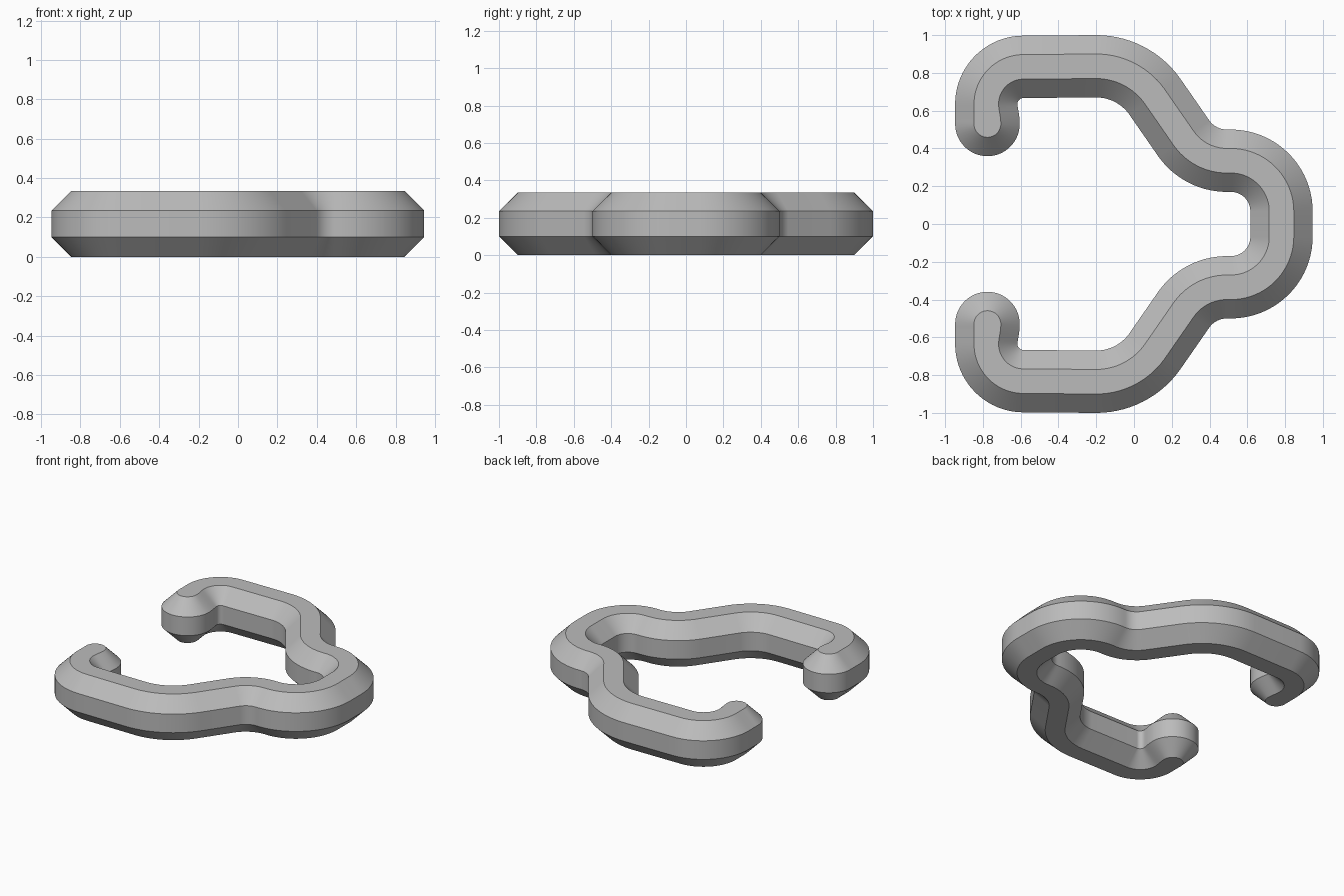
import bpy, bmesh, math
from mathutils import Vector

if "Cube" in bpy.data.objects:
    bpy.data.objects.remove(bpy.data.objects["Cube"])

HALF_W, CHAMFER, HEIGHT = 0.165, 0.10, 0.335

# Centreline of the upper half: from the nose on the x axis round to the hook tip
path = []


def arc(cx, cy, r, a0, a1, n):
    for i in range(n + 1):
        a = math.radians(a0 + (a1 - a0) * i / n)
        path.append((Vector((cx + r * math.cos(a), cy + r * math.sin(a))), 0.0))


SLOPE, R_WAIST, R_SHOULDER = 54, 0.28, 0.38
arc(0.513, 0.067, 0.268, 0, 90, 20)                                   # nose
arc(0.492, 0.335 + R_WAIST, R_WAIST, 270, 270 - SLOPE, 14)            # waist
arc(-0.2, 0.835 - R_SHOULDER, R_SHOULDER, 90 - SLOPE, 90, 14)         # shoulder
arc(-0.585, 0.635, 0.197, 90, 180, 20)                                # hook bend
for i in range(1, 9):                                                 # bulbed hook end
    t = i / 8
    s = t * t * (3 - 2 * t)
    path.append((Vector((-0.782 + 0.006 * s, 0.635 - 0.105 * t)), 0.006 * s))

# Mirror to the full open loop
full = [(Vector((p.x, -p.y)), e) for p, e in reversed(path)] + path

# Stations: (centre, sideways vector, forward vector, extra width)
stations = []
for i, (p, e) in enumerate(full):
    a, b = full[max(i - 1, 0)][0], full[min(i + 1, len(full) - 1)][0]
    d = (b - a).normalized()
    if i in (0, len(full) - 1):
        d = Vector((0, -1))  if i else Vector((0, 1))
        d.x = 0
    stations.append((p, Vector((-d.y, d.x)), Vector((0, 0)), e))


def cap(station, forward):
    p, n, _, e = station
    return [(p, n * math.cos(a), forward * math.sin(a), e)
            for a in (math.pi / 2 * k / 14 for k in range(1, 15))]


# Lower hook tip points +y, upper hook tip points -y
first = cap(stations[0], Vector((0, 1)))
last = cap(stations[-1], Vector((0, -1)))
first = [(p, Vector((1, 0)) * n.length * (1 if stations[0][1].x > 0 else -1), f, e)
         for p, n, f, e in first]
side = stations[1][1].x
if stations[0][1].x * side < 0:      # keep the tip section on the same hand as the run
    p, n, f, e = stations[0]
    stations[0] = (p, -n, f, e)
    first = [(p, -n, f, e) for p, n, f, e in first]
stations = first[::-1] + stations + last

# Chamfered bar section swept along the stations
inner = HALF_W - CHAMFER
section = [(1, inner, HEIGHT), (1, HALF_W, HEIGHT - CHAMFER), (1, HALF_W, CHAMFER), (1, inner, 0),
           (-1, inner, 0), (-1, HALF_W, CHAMFER), (-1, HALF_W, HEIGHT - CHAMFER), (-1, inner, HEIGHT)]
bm = bmesh.new()
rings = []
for p, n, f, e in stations:
    ring = []
    for s, w, z in section:
        q = p + (n * s + f) * (w + e)
        ring.append(bm.verts.new((q.x, q.y, z)))
    rings.append(ring)
for a, b in zip(rings, rings[1:]):
    for k in range(8):
        m = (k + 1) % 8
        bm.faces.new((a[k], a[m], b[m], b[k]))
bmesh.ops.remove_doubles(bm, verts=bm.verts, dist=0.0004)
bmesh.ops.recalc_face_normals(bm, faces=bm.faces)

mesh = bpy.data.meshes.new("open_clip")
bm.to_mesh(mesh)
bm.free()
clip = bpy.data.objects.new("open_clip", mesh)
bpy.context.collection.objects.link(clip)

grey = bpy.data.materials.new("plain_grey")
grey.diffuse_color = (0.5, 0.5, 0.5, 1)
grey.use_nodes = True
grey.node_tree.nodes["Principled BSDF"].inputs["Base Color"].default_value = grey.diffuse_color
mesh.materials.append(grey)

bpy.context.view_layer.objects.active = clip
clip.select_set(True)
bpy.ops.object.shade_smooth_by_angle(angle=math.radians(30))
